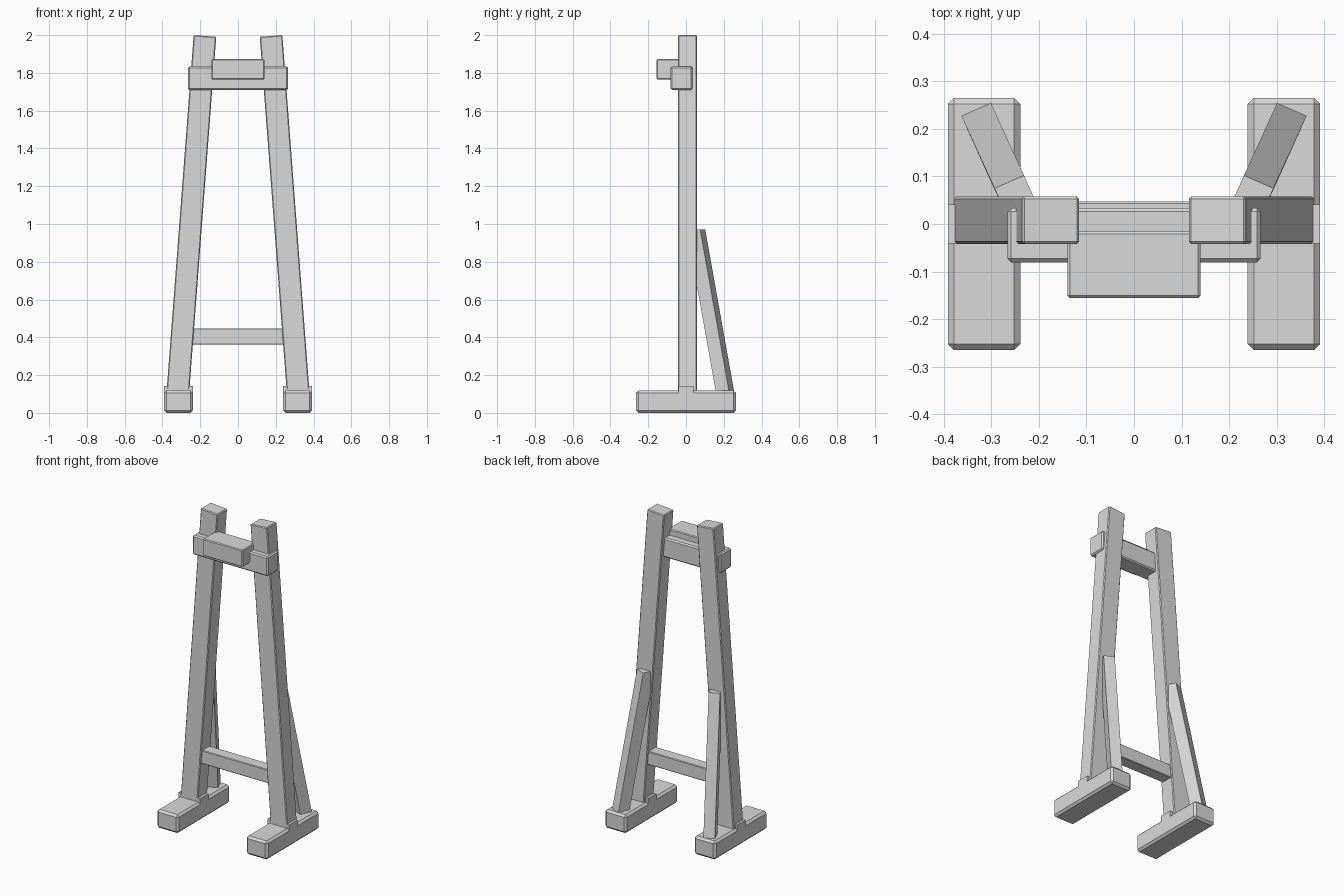
import bpy, bmesh, math
from mathutils import Matrix, Vector

if "Cube" in bpy.data.objects:
    bpy.data.objects.remove(bpy.data.objects["Cube"])

wood = bpy.data.materials.new("plain grey")
wood.diffuse_color = (0.7, 0.7, 0.7, 1)
wood.use_nodes = True
wood.node_tree.nodes["Principled BSDF"].inputs["Base Color"].default_value = wood.diffuse_color


def finish(name, bm):
    bmesh.ops.recalc_face_normals(bm, faces=bm.faces[:])
    me = bpy.data.meshes.new(name)
    bm.to_mesh(me)
    bm.free()
    me.materials.append(wood)
    ob = bpy.data.objects.new(name, me)
    bpy.context.collection.objects.link(ob)
    return ob


def beam(name, lo, hi, bevel=0.0, matrix=Matrix()):
    """Chamfered box between two corners, then placed by a matrix."""
    lo, hi = Vector(lo), Vector(hi)
    bm = bmesh.new()
    bmesh.ops.create_cube(bm, size=1)
    bmesh.ops.scale(bm, vec=hi - lo, verts=bm.verts)
    bmesh.ops.translate(bm, vec=(lo + hi) / 2, verts=bm.verts)
    if bevel:
        bmesh.ops.bevel(bm, geom=bm.edges[:], offset=bevel, segments=1,
                        affect='EDGES', profile=0.5)
    bmesh.ops.transform(bm, matrix=matrix, verts=bm.verts)
    return finish(name, bm)


def brace(name, side):
    """Leaning brace: a horizontal section slid from the foot up to the post."""
    bm = bmesh.new()
    width = Vector((-0.062, -0.027, 0))
    depth = Vector((0.031, -0.07, 0))
    rings = []
    for corner in (Vector((-0.302, 0.257, 0.10)), Vector((-0.231, 0.102, 0.97))):
        pts = (corner, corner + width, corner + width + depth, corner + depth)
        rings.append([bm.verts.new((-side * p.x, p.y, p.z)) for p in pts])
    a, b = rings
    bm.faces.new(a)
    bm.faces.new(b)
    for i in range(4):
        j = (i + 1) % 4
        bm.faces.new((a[i], a[j], b[j], b[i]))
    return finish(name, bm)


lean = math.atan(0.076)
for side, label in ((-1, "left"), (1, "right")):
    x = side * 0.315
    # foot and the tenon collar on top of it
    beam(label + "_foot", (x - 0.076, -0.265, 0), (x + 0.076, 0.265, 0.118), 0.013)
    beam(label + "_collar", (x - 0.076, -0.041, 0.08), (x + 0.076, 0.041, 0.143))
    # post leaning inwards, hung from its top centre
    place = Matrix.Translation((side * 0.175, 0, 1.9955)) @ Matrix.Rotation(-side * lean, 4, 'Y')
    beam(label + "_post", (-0.06, -0.042, -1.9), (0.06, 0.058, 0), 0.005, place)
    # back brace
    brace(label + "_brace", side)

# cross members
beam("lower_stretcher", (-0.27, -0.03, 0.362), (0.27, 0.047, 0.448), 0.004)
beam("upper_crossbar", (-0.266, -0.081, 1.71), (0.266, 0.034, 1.835), 0.008)
beam("front_block", (-0.14, -0.155, 1.765), (0.14, -0.016, 1.873), 0.005)
